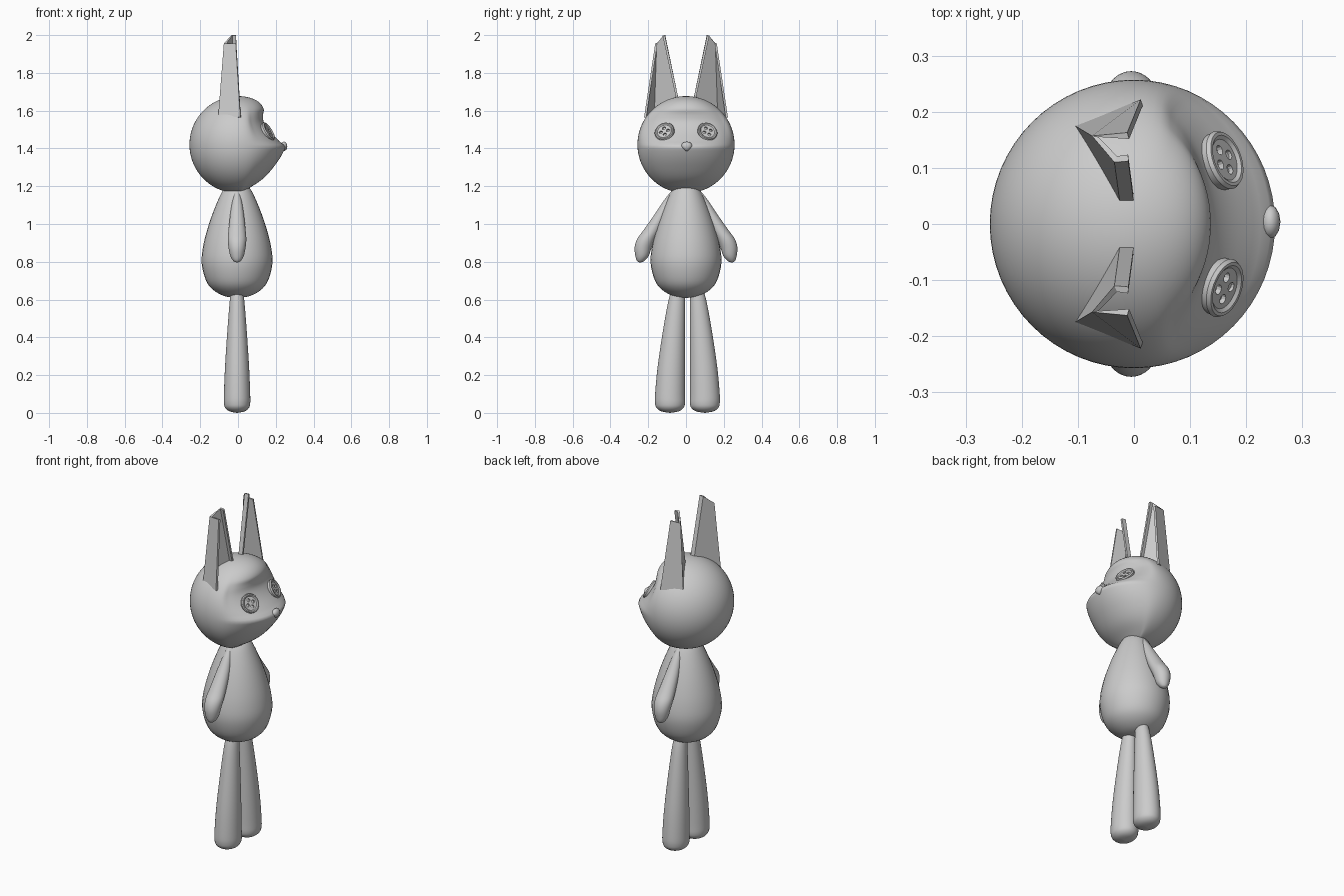
import bpy, bmesh, math
from mathutils import Vector, Matrix

cube = bpy.data.objects.get("Cube")
if cube:
    bpy.data.objects.remove(cube, do_unlink=True)

GREY = (0.6, 0.6, 0.6, 1)
mat = bpy.data.materials.new("soft_grey")
mat.use_nodes = True
mat.diffuse_color = GREY
mat.node_tree.nodes["Principled BSDF"].inputs["Base Color"].default_value = GREY


def finish(name, bm, angle=40):
    bmesh.ops.recalc_face_normals(bm, faces=bm.faces)
    mesh = bpy.data.meshes.new(name)
    bm.to_mesh(mesh)
    bm.free()
    mesh.materials.append(mat)
    obj = bpy.data.objects.new(name, mesh)
    bpy.context.collection.objects.link(obj)
    bpy.ops.object.select_all(action='DESELECT')
    obj.select_set(True)
    bpy.context.view_layer.objects.active = obj
    if angle:
        bpy.ops.object.shade_smooth_by_angle(angle=math.radians(angle))
    return obj


def smooth_rows(rows, steps=4):
    """Catmull-Rom resampling of tuples."""
    pts = [Vector(r) for r in rows]
    out = []
    for i in range(len(pts) - 1):
        a, b, c, d = pts[max(i - 1, 0)], pts[i], pts[i + 1], pts[min(i + 2, len(pts) - 1)]
        for s in range(steps):
            t = s / steps
            out.append(b + (c - a) * (t / 2) + (2 * a - 5 * b + 4 * c - d) * (t * t / 2)
                       + (3 * b - a - 3 * c + d) * (t ** 3 / 2))
    return out + [pts[-1]]


def loft(name, rows, x=0.0, squash=1.0, sides=32):
    """Stack of horizontal rings; each row is (z, y centre, radius)."""
    bm = bmesh.new()
    rings = []
    for z, y, r in smooth_rows(rows):
        r = max(r, 0.001)
        angles = [math.tau * i / sides for i in range(sides)]
        rings.append([bm.verts.new((x + r * squash * math.cos(a), y + r * math.sin(a), z))
                      for a in angles])
    for lo, hi in zip(rings, rings[1:]):
        for i in range(sides):
            j = (i + 1) % sides
            bm.faces.new((lo[i], lo[j], hi[j], hi[i]))
    bm.faces.new(rings[0])
    bm.faces.new(rings[-1])
    return finish(name, bm, 60)


# Head: sphere whose front half is pressed in to form brow, eye hollow, muzzle and jaw
R, HEAD_Z = 0.257, 1.42
press = smooth_rows([(-0.257, 0.45), (-0.23, 0.52), (-0.185, 0.71), (-0.11, 0.84),
                     (-0.035, 0.95), (-0.008, 0.975), (0.015, 0.87), (0.07, 0.68),
                     (0.12, 0.60), (0.16, 0.66), (0.186, 0.77), (0.228, 0.9), (0.257, 1)], 6)


def press_at(z):
    for a, b in zip(press, press[1:]):
        if a[0] <= z <= b[0]:
            return a[1] + (b[1] - a[1]) * (z - a[0]) / max(b[0] - a[0], 1e-6)
    return 1.0


bm = bmesh.new()
bmesh.ops.create_uvsphere(bm, u_segments=64, v_segments=64, radius=R)
for v in bm.verts:
    if v.co.x > 0:
        front = v.co.x / max(v.co.xy.length, 1e-6)
        v.co.x *= 1 + (press_at(v.co.z) - 1) * min(1, front * 2)
    v.co.z += HEAD_Z
finish("head", bm, 80)

# Nose: small rounded bead pointed at the bottom
bm = bmesh.new()
bmesh.ops.create_uvsphere(bm, u_segments=12, v_segments=8, radius=1)
for v in bm.verts:
    taper = 1 if v.co.z > 0 else 1 + 0.5 * v.co.z
    v.co = Vector((0.243 + 0.018 * v.co.x, 0.004 + 0.03 * v.co.y * taper, 1.411 + 0.025 * v.co.z))
finish("nose", bm)

# Body: pear shape
loft("body", [(0.608, 0, 0), (0.618, 0, 0.065), (0.65, 0, 0.125), (0.70, 0, 0.164),
              (0.79, 0, 0.187), (0.88, 0, 0.18), (0.98, 0, 0.155), (1.08, 0, 0.12),
              (1.17, 0, 0.08), (1.21, 0, 0.05)], x=-0.005)

for side, label in ((1, "left"), (-1, "right")):
    # Arm: slanting teardrop
    loft(label + "_arm", [(0.796, side * 0.242, 0), (0.803, side * 0.24, 0.018),
                          (0.83, side * 0.233, 0.035), (0.875, side * 0.227, 0.045),
                          (0.92, side * 0.21, 0.049), (0.97, side * 0.178, 0.045),
                          (1.06, side * 0.125, 0.035), (1.13, side * 0.09, 0.023),
                          (1.18, side * 0.065, 0.008)], x=-0.005)

    # Leg: straight inner edge, flaring to a rounded foot
    leg = [(0, 0), (0.008, 0.045), (0.025, 0.07), (0.05, 0.079), (0.1, 0.079), (0.25, 0.072),
           (0.45, 0.057), (0.6, 0.043), (0.68, 0.03)]
    loft(label + "_leg", [(z, 0.0075 + side * (0.092 if z < 0.1 else 0.013 + r), r)
                          for z, r in leg], x=-0.005, squash=0.88)

    # Ear: folded trough open to the front
    base = [(0.012, 0.222, 1.565), (-0.105, 0.175, 1.57), (-0.025, 0.037, 1.65), (0, 0.037, 1.65)]
    tip = [(-0.012, 0.163, 1.955), (-0.075, 0.157, 1.955), (-0.035, 0.11, 2.0), (-0.01, 0.112, 2.0)]
    bm = bmesh.new()
    lo, hi = [[bm.verts.new((x, side * y, z)) for x, y, z in row] for row in (base, tip)]
    for i in range(3):
        bm.faces.new((lo[i], lo[i + 1], hi[i + 1], hi[i]))
    ear = finish(label + "_ear", bm, 0)
    # make the outward side face away from the ear's hollow so the wall grows inward
    back = ear.data.polygons[1]
    if back.normal.x > 0:
        ear.data.flip_normals()
    wall = ear.modifiers.new("wall", 'SOLIDIFY')
    wall.thickness = 0.012
    wall.offset = -1

    # Eye: tilted button with a raised rim and four holes
    normal = Vector((0.8, side * 0.28, 0.5))
    place = (Matrix.Translation((0.157, side * 0.113, 1.488))
             @ normal.to_track_quat('Z', 'Y').to_matrix().to_4x4())
    bm = bmesh.new()
    outline = [(0.05, -0.02), (0.054, 0.004), (0.05, 0.011), (0.044, 0.011), (0.038, 0.006)]
    rings = [[bm.verts.new((r * math.cos(math.tau * i / 32), r * math.sin(math.tau * i / 32), z))
              for i in range(32)] for r, z in outline]
    for a, b in zip(rings, rings[1:]):
        for i in range(32):
            j = (i + 1) % 32
            bm.faces.new((a[i], a[j], b[j], b[i]))
    bm.faces.new(rings[0])
    bm.faces.new(rings[-1])
    bm.transform(place)
    eye = finish(label + "_eye", bm, 30)

    holes = bmesh.new()
    for k in range(4):
        a = math.tau * k / 4 + 0.3
        spot = Matrix.Translation((0.02 * math.cos(a), 0.02 * math.sin(a), 0.006))
        bmesh.ops.create_cone(holes, cap_ends=True, segments=12, radius1=0.009, radius2=0.009,
                              depth=0.02, matrix=place @ spot)
    cutter = finish(label + "_eye_cutter", holes, 0)
    cut = eye.modifiers.new("holes", 'BOOLEAN')
    cut.operation = 'DIFFERENCE'
    cut.object = cutter
    bpy.context.view_layer.objects.active = eye
    bpy.ops.object.modifier_apply(modifier=cut.name)
    bpy.data.objects.remove(cutter, do_unlink=True)
